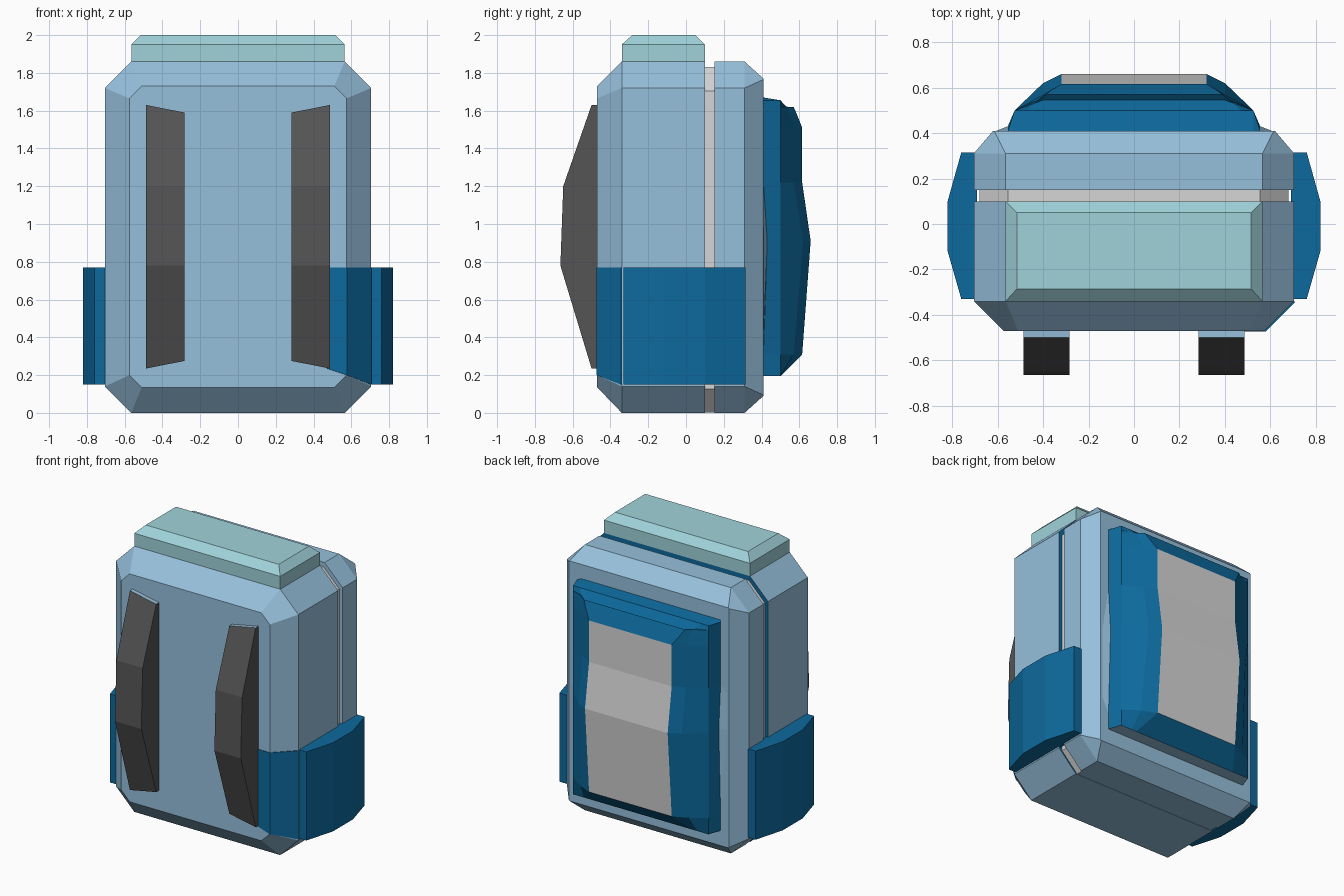
import bpy
import bmesh

cube = bpy.data.objects.get("Cube")
if cube:
    bpy.data.objects.remove(cube, do_unlink=True)


def material(name, rgb):
    m = bpy.data.materials.new(name)
    m.use_nodes = True
    m.diffuse_color = (*rgb, 1)
    m.node_tree.nodes["Principled BSDF"].inputs["Base Color"].default_value = (*rgb, 1)
    return m


PALE = material("pale blue", (0.305, 0.527, 0.716))
MINT = material("mint", (0.35, 0.65, 0.70))
BLUE = material("deep blue", (0.004, 0.144, 0.342))
GREY = material("light grey", (0.67, 0.67, 0.67))
DARK = material("charcoal", (0.09, 0.09, 0.09))


def loft(name, rings, mats, rule=None):
    """Skin closed rings of equal length; rule(ring, side) picks the material."""
    bm = bmesh.new()
    loops = [[bm.verts.new(p) for p in ring] for ring in rings]
    n = len(loops[0])
    for i in range(len(loops) - 1):
        a, b = loops[i], loops[i + 1]
        for j in range(n):
            k = (j + 1) % n
            f = bm.faces.new((a[j], a[k], b[k], b[j]))
            f.material_index = rule(i, j) if rule else 0
    for i, end in ((-1, loops[0]), (len(loops), loops[-1])):
        f = bm.faces.new(end)
        f.material_index = rule(i, 0) if rule else 0
    bmesh.ops.recalc_face_normals(bm, faces=bm.faces)
    mesh = bpy.data.meshes.new(name)
    bm.to_mesh(mesh)
    bm.free()
    for m in mats:
        mesh.materials.append(m)
    ob = bpy.data.objects.new(name, mesh)
    bpy.context.collection.objects.link(ob)
    return ob


def octagon(y, hx, z0, z1, cut, low_cut=None):
    lc = cut if low_cut is None else low_cut
    right = [(hx - lc, y, z0), (hx, y, z0 + lc), (hx, y, z1 - cut), (hx - cut, y, z1)]
    return right + [(-x, y, z) for x, y, z in reversed(right)]


# Body with the zip groove running over the top and sides
full = (0.705, 0, 1.86, 0.14)
groove = (0.68, 0.002, 1.83, 0.125)
body_rings = [octagon(-0.47, 0.575, 0.135, 1.73, 0.065), octagon(-0.34, *full),
              octagon(0.10, *full), octagon(0.10, *groove),
              octagon(0.15, *groove), octagon(0.15, *full),
              octagon(0.31, *full), octagon(0.41, 0.62, 0.09, 1.77, 0.005)]
# ring 2 is the front wall of the groove, ring 3 its floor
loft("body", body_rings, [PALE, BLUE, GREY],
     lambda i, j: 0 if j == 7 else {2: 1, 3: 2}.get(i, 0))


# Lid
def rect(z, hx, y0, y1):
    return [(-hx, y0, z), (hx, y0, z), (hx, y1, z), (-hx, y1, z)]


loft("lid", [rect(1.85, 0.565, -0.34, 0.10), rect(1.95, 0.565, -0.34, 0.10),
             rect(2.0, 0.515, -0.285, 0.05)], [MINT])

# Side pockets and shoulder straps, mirrored
pocket_plan = [(0.69, -0.33), (0.76, -0.33), (0.82, -0.12),
               (0.82, 0.10), (0.76, 0.315), (0.69, 0.315)]
strap_side = [(-0.46, 1.63), (-0.50, 1.63), (-0.65, 1.20),
              (-0.665, 0.78), (-0.50, 0.235), (-0.46, 0.235)]
for side, s in (("left", 1), ("right", -1)):
    loft(side + "_pocket", [[(s * x, y, z) for x, y in pocket_plan]
                            for z in (0.15, 0.77)], [BLUE])
    outer = [(s * 0.487, y, z) for y, z in strap_side]
    inner = [(s * 0.283, y, z + (0.04 if z < 0.5 else -0.04 if z > 1.5 else 0))
             for y, z in strap_side]
    loft(side + "_strap", [outer, inner], [DARK, PALE],
         lambda i, j: 1 if i == 0 and j == 0 else 0)

# Flat panel wrapping from the left pocket round to the front
wrap = [(0.47, -0.47, 0.235), (0.575, -0.47, 0.20), (0.705, -0.34, 0.15)]
loft("left_pocket_wrap",
     [[(x, y + 0.002, z), (x + 0.003, y - 0.004, z),
       (x + 0.003, y - 0.004, 0.77), (x, y + 0.002, 0.77)] for x, y, z in wrap], [BLUE])

# Back pocket: (height, rim y, shoulder x, shoulder y, panel x, panel y, panel drop, side y)
rows = [(0.195, 0.410, 0.44, 0.500, 0.40, 0.500, 0, 0.50),
        (0.310, 0.410, 0.42, 0.570, 0.32, 0.615, 0, 0.50),
        (0.910, 0.430, 0.40, 0.620, 0.32, 0.660, 0, 0.50),
        (1.220, 0.410, 0.40, 0.570, 0.32, 0.615, 0, 0.50),
        (1.510, 0.410, 0.40, 0.570, 0.32, 0.615, 0, 0.50),
        (1.585, 0.410, 0.42, 0.550, 0.37, 0.585, 0, 0.50),
        (1.620, 0.410, 0.43, 0.540, 0.39, 0.570, 0, 0.50),
        (1.622, 0.410, 0.44, 0.530, 0.40, 0.545, 0.025, 0.50),
        (1.655, 0.410, 0.47, 0.500, 0.43, 0.500, 0, 0.50),
        (1.670, 0.408, 0.47, 0.408, 0.43, 0.408, 0, 0.408)]
back_rings = []
for z, rim, cx, cy, px, py, drop, sy in rows:
    half = [(0.615, 0.406, z), (0.555, rim, z), (0.525, sy, z),
            (cx, cy, z), (px, py, z - drop)]
    back_rings.append(half + [(-x, y, h) for x, y, h in reversed(half)])


def back_colour(i, j):
    if j in (0, 8, 9):
        return 1
    return 2 if j == 4 and 1 <= i <= 3 else 0


loft("back_pocket", back_rings, [BLUE, PALE, GREY], back_colour)
